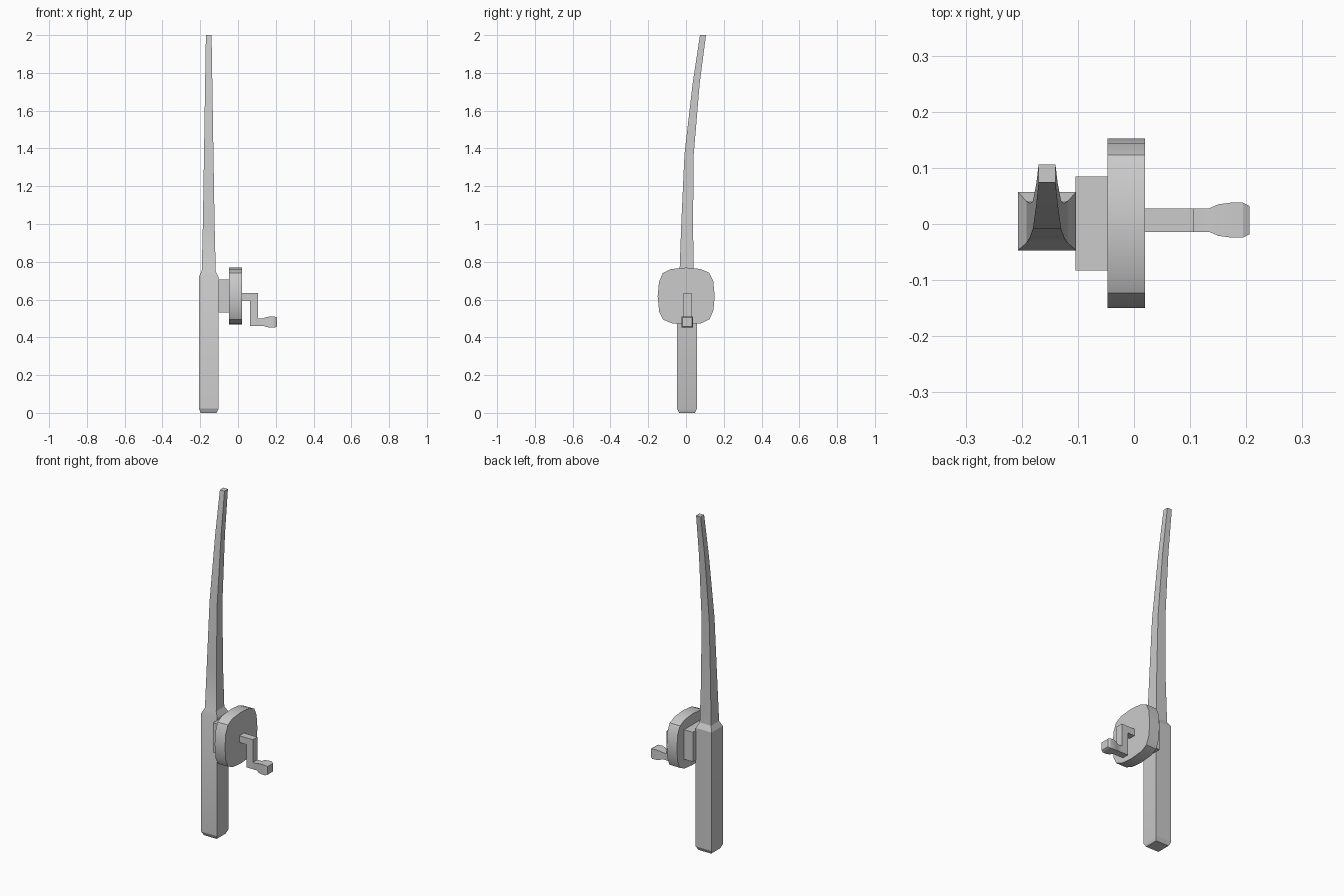
import bpy
import bmesh
import math

if "Cube" in bpy.data.objects:
    bpy.data.objects.remove(bpy.data.objects["Cube"])


def finish(name, bm):
    bmesh.ops.recalc_face_normals(bm, faces=bm.faces)
    mesh = bpy.data.meshes.new(name)
    bm.to_mesh(mesh)
    bm.free()
    obj = bpy.data.objects.new(name, mesh)
    bpy.context.collection.objects.link(obj)
    bpy.ops.object.select_all(action='DESELECT')
    obj.select_set(True)
    bpy.context.view_layer.objects.active = obj
    bpy.ops.object.shade_smooth_by_angle(angle=math.radians(25))
    return obj


def loft(name, rings):
    """Skin a list of equally sized point rings and cap both ends."""
    bm = bmesh.new()
    loops = [[bm.verts.new(p) for p in ring] for ring in rings]
    n = len(loops[0])
    for a, b in zip(loops, loops[1:]):
        for i in range(n):
            j = (i + 1) % n
            bm.faces.new((a[i], a[j], b[j], b[i]))
    bm.faces.new(loops[0])
    bm.faces.new(loops[-1])
    return finish(name, bm)


SQUARE = [(-1, -1), (1, -1), (1, 1), (-1, 1)]

# Rod: square grip, shoulder, then a tapered shaft bending backwards
# (z, half width in x, front y, back y)
ROD_X = -0.155
rod = [(0, 0.042, -0.036, 0.046), (0.022, 0.052, -0.047, 0.057),
       (0.72, 0.052, -0.047, 0.057), (0.75, 0.037, -0.034, 0.041),
       (1.0, 0.031, -0.025, 0.037), (1.37, 0.025, -0.008, 0.041),
       (1.75, 0.019, 0.036, 0.073), (2.0, 0.015, 0.074, 0.106)]
loft("rod", [[(ROD_X + sx * w, f if sy < 0 else b, z) for sx, sy in SQUARE]
             for z, w, f, b in rod])

# Reel mount: square block between rod and reel
REEL_Z = 0.618
loft("reel_mount", [[(x, 0.001 + 0.084 * sy, REEL_Z + 0.087 * sz)
                     for sy, sz in SQUARE] for x in (-0.104, -0.046)])

# Reel drum: rounded square, one quarter outline turned four times
quarter = [(0.151, 0), (0.143, 0.082), (0.122, 0.124), (0.075, 0.144)]
outline = []
for k in range(4):
    c, s = ((1, 0), (0, 1), (-1, 0), (0, -1))[k]
    outline += [(c * y - s * z, s * y + c * z) for y, z in quarter]
loft("reel_drum", [[(x, 0.001 + y, REEL_Z + z) for y, z in outline]
                   for x in (-0.047, 0.02)])

# Crank: stepped arm cut from a side profile
arm = [(0.018, 0.635), (0.107, 0.635), (0.107, 0.501), (0.107, 0.461),
       (0.064, 0.461), (0.064, 0.595), (0.018, 0.595)]
loft("crank_arm", [[(x, y, z) for x, z in arm] for y in (-0.014, 0.028)])

# Crank knob: square bar swelling towards its end (x, half width)
knob = [(0.107, 0.021), (0.134, 0.021), (0.15, 0.028), (0.172, 0.031),
        (0.194, 0.031), (0.206, 0.025)]
loft("crank_knob", [[(x, 0.007 + r * sy, 0.481 + r * 0.95 * sz)
                     for sy, sz in SQUARE] for x, r in knob])
